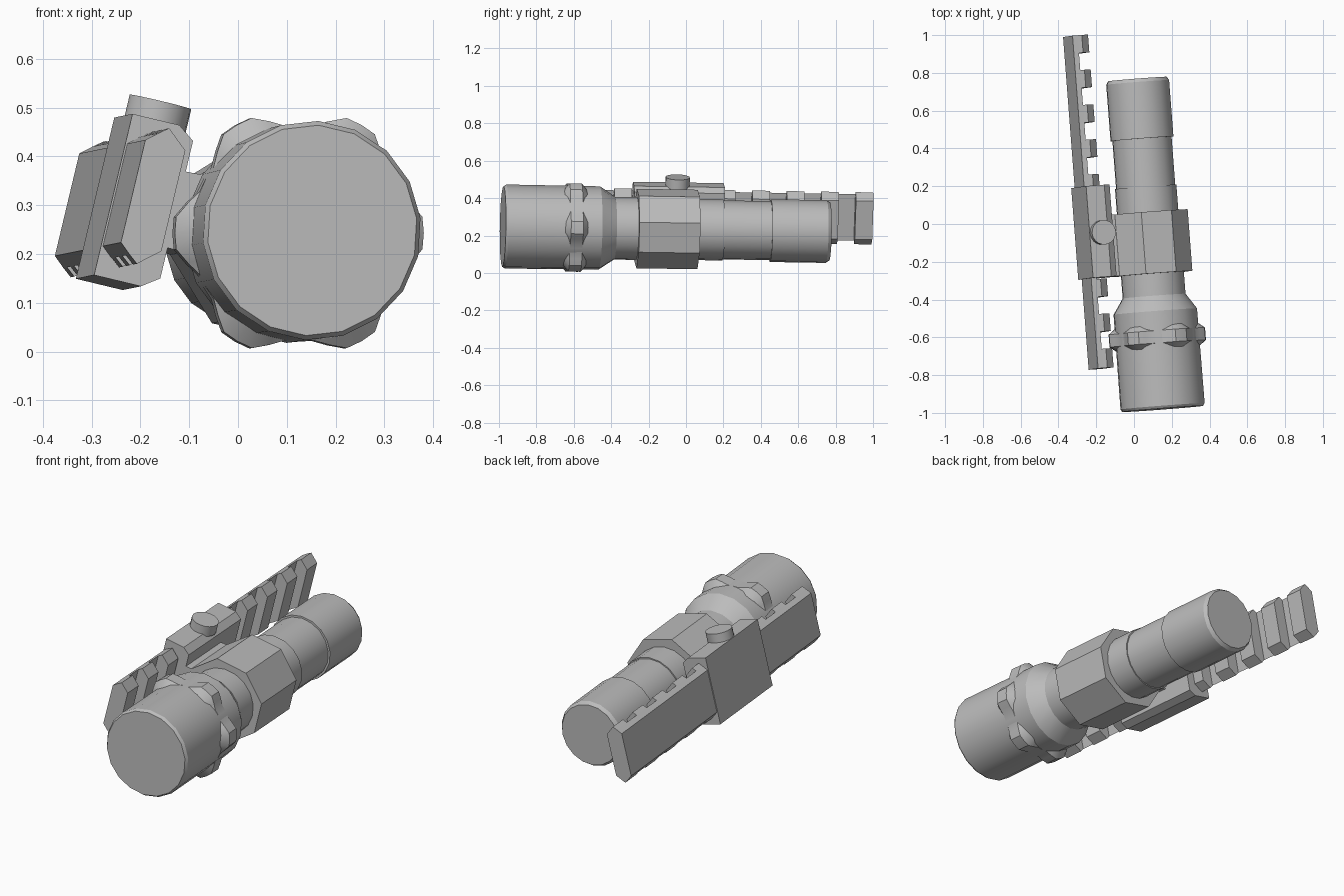
import bpy, bmesh, math
from mathutils import Matrix, Vector

if "Cube" in bpy.data.objects:
    bpy.data.objects.remove(bpy.data.objects["Cube"])

# Tilt of the whole assembly: the body axis runs along local y
POSE = (Matrix.Translation((0.077, 0, 0.233))
        @ Matrix.Rotation(math.radians(4.4), 4, 'Z')
        @ Matrix.Rotation(math.radians(-0.9), 4, 'X')
        @ Matrix.Rotation(math.radians(13.5), 4, 'Y'))

grey = bpy.data.materials.new("grey_metal")
grey.diffuse_color = (0.5, 0.5, 0.5, 1)
grey.use_nodes = True
grey.node_tree.nodes["Principled BSDF"].inputs["Base Color"].default_value = grey.diffuse_color


def finish(name, bm, smooth=None):
    bmesh.ops.recalc_face_normals(bm, faces=bm.faces)
    me = bpy.data.meshes.new(name)
    bm.to_mesh(me)
    bm.free()
    ob = bpy.data.objects.new(name, me)
    bpy.context.collection.objects.link(ob)
    me.materials.append(grey)
    ob.matrix_world = POSE
    if smooth:
        bpy.ops.object.select_all(action='DESELECT')
        ob.select_set(True)
        bpy.context.view_layer.objects.active = ob
        bpy.ops.object.shade_smooth_by_angle(angle=math.radians(smooth))
    return ob


def loft(bm, loops):
    """Bridge equal-length point loops and cap both ends."""
    rings = [[bm.verts.new(p) for p in loop] for loop in loops]
    n = len(rings[0])
    for a, b in zip(rings, rings[1:]):
        for i in range(n):
            j = (i + 1) % n
            bm.faces.new((a[i], a[j], b[j], b[i]))
    bm.faces.new(rings[0])
    bm.faces.new(rings[-1])


def prism(bm, section, v0, v1):
    """Extrude an (x, z) section along the body axis."""
    loft(bm, [[(x, v, z) for x, z in section] for v in (v0, v1)])


def circle(v, r, n, turn=0.0):
    return [(r * math.cos(turn + math.tau * i / n), v,
             r * math.sin(turn + math.tau * i / n)) for i in range(n)]


def lathe(name, profile, n=18):
    bm = bmesh.new()
    loft(bm, [circle(v, r, n) for v, r in profile])
    return finish(name, bm, 28)


# Lamp head with tapered neck
lathe("lamp_head", [(-0.982, 0.216), (-0.968, 0.225), (-0.465, 0.223),
                    (-0.383, 0.168), (-0.2, 0.168)])
# Barrel, its slimmer middle and the tail cap
lathe("barrel", [(-0.2, 0.164), (0.197, 0.164), (0.197, 0.158), (0.46, 0.158)])
lathe("tail_cap", [(0.452, 0.168), (0.752, 0.168), (0.77, 0.156)])

# Six-lobed grip ring around the head
bm = bmesh.new()
N = 48
ROLL = math.radians(13.5)
loops = []
for side, top in ((-1, 0), (-1, 1), (1, 1), (1, 0)):
    loop = []
    for i in range(N):
        a = math.tau * i / N + ROLL
        f = min(1, max(0, 0.45 + 0.75 * math.cos(6 * (a - ROLL))))
        r = 0.222 + 0.034 * f if top else 0.215
        v = -0.602 + side * (0.033 if top else 0.038 + 0.027 * f)
        loop.append((r * math.cos(a), v, r * math.sin(a)))
    loops.append(loop)
loft(bm, loops)
finish("grip_ring", bm, 28)

# Octagonal clamp around the barrel
bm = bmesh.new()
loft(bm, [circle(v, 0.215, 8, math.pi / 8) for v in (-0.265, 0.062)])
finish("octagon_clamp", bm)

# Neck joining clamp to rail mount
bm = bmesh.new()
prism(bm, [(-0.24, -0.08), (-0.19, -0.082), (-0.19, 0.082), (-0.24, 0.08)], -0.265, 0.062)
finish("mount_neck", bm)

# Mount block with chamfered inner corners
bm = bmesh.new()
prism(bm, [(-0.364, -0.17), (-0.265, -0.17), (-0.23, -0.145),
           (-0.23, 0.145), (-0.265, 0.17), (-0.364, 0.17)], -0.265, 0.222)
finish("mount_block", bm)

# Clamping knob on top of the mount
bm = bmesh.new()
loft(bm, [[(-0.297 + 0.065 * math.cos(math.tau * i / 18),
            -0.03 + 0.065 * math.sin(math.tau * i / 18), z) for i in range(18)]
          for z in (0.16, 0.215)])
finish("knob", bm, 28)

# Rail base
bm = bmesh.new()
prism(bm, [(-0.36, -0.108), (-0.337, -0.128), (-0.337, 0.128), (-0.36, 0.108)], -0.745, 1.022)
finish("rail_base", bm)

# Evenly spaced rail teeth
bm = bmesh.new()
for i in range(10):
    c = -0.69 + 0.185 * i
    prism(bm, [(-0.337, -0.128), (-0.318, -0.143), (-0.275, -0.106),
               (-0.275, 0.106), (-0.318, 0.143), (-0.337, 0.128)],
          -0.745 if i == 0 else c - 0.047, c + 0.047)
finish("rail_teeth", bm)
